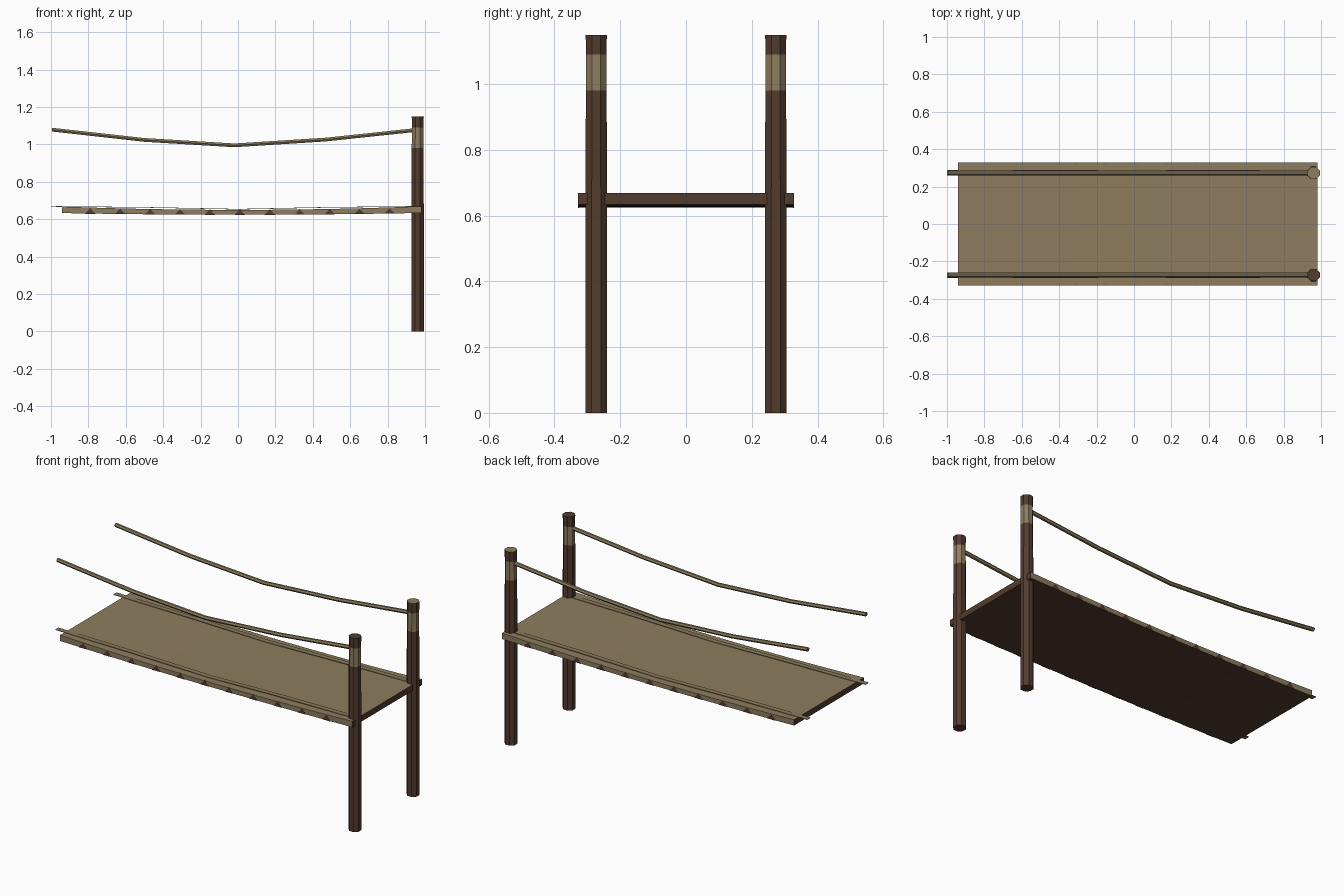
import bpy, math
from mathutils import Vector

if "Cube" in bpy.data.objects:
    bpy.data.objects.remove(bpy.data.objects["Cube"])


def mat(name, rgb):
    m = bpy.data.materials.new(name)
    m.diffuse_color = (*rgb, 1)
    m.use_nodes = True
    m.node_tree.nodes["Principled BSDF"].inputs["Base Color"].default_value = m.diffuse_color
    return m


TAN = mat("tan planks", (0.27, 0.205, 0.115))
ROPE = mat("olive rope", (0.25, 0.195, 0.105))
BROWN = mat("dark brown wood", (0.085, 0.045, 0.028))


def make(name, verts, faces, mats, idx=None):
    me = bpy.data.meshes.new(name)
    me.from_pydata(verts, [], faces)
    for m in mats:
        me.materials.append(m)
    for p in me.polygons:
        p.material_index = idx[p.index] if idx else 0
    ob = bpy.data.objects.new(name, me)
    bpy.context.collection.objects.link(ob)
    return ob


def loft(name, rings, mats, band=None, caps=(0, 0)):
    """Skin a list of equal-length rings; band gives a material per span."""
    n = len(rings[0])
    verts = [v for r in rings for v in r]
    faces, idx = [], []
    for i in range(len(rings) - 1):
        for j in range(n):
            k = (j + 1) % n
            faces.append((i*n + j, i*n + k, (i+1)*n + k, (i+1)*n + j))
            idx.append(band[i] if band else 0)
    faces.append(tuple(reversed(range(n))))
    faces.append(tuple(range((len(rings)-1)*n, len(rings)*n)))
    idx += list(caps)
    return make(name, verts, faces, mats, idx)


def deck_top(x):
    return 0.650 + 0.018 * (x / 0.95) ** 2


def deck_bottom(x):
    return 0.624 + 0.009 * (x / 0.95) ** 2


# Deck: sagging slab, tan top and sides, brown ends and underside
xs = [-0.94 + 1.92 * i / 12 for i in range(13)]
W = 0.328
rings = [[(x, -W, deck_bottom(x)), (x, W, deck_bottom(x)),
          (x, W, deck_top(x)), (x, -W, deck_top(x))] for x in xs]
deck = loft("deck", rings, [TAN, BROWN], caps=(1, 1))
for p in deck.data.polygons:
    if p.normal.z < -0.5:
        p.material_index = 1

# Plank gaps: small dark triangles along both deck edges
for s, side in ((-1, "front"), (1, "back")):
    v, f = [], []
    for i in range(11):
        x = -0.79 + 0.16 * i
        z = deck_bottom(x) - 0.001
        b = len(v)
        y0, y1 = s * (W - 0.003), s * (W + 0.001)
        for y in (y0, y1):
            v += [(x - 0.028, y, z), (x + 0.028, y, z), (x, y, z + 0.03)]
        t = [(0, 2, 1), (3, 4, 5), (0, 1, 4, 3), (1, 2, 5, 4), (2, 0, 3, 5)]
        if s > 0:
            t = [tuple(reversed(q)) for q in t]
        # outward winding on the front is flipped relative to the back
        f += [tuple(b + k for k in q) for q in t]
    make(side + "_plank_gaps", v, f, [BROWN])

hand_path = [(-0.995, 1.079), (-0.5, 1.024), (-0.02, 0.995), (0.47, 1.026), (0.95, 1.077)]
foot_path = [(-1.0, 0.669), (-0.5, 0.664), (0.0, 0.654), (0.47, 0.664), (0.95, 0.669)]

for s, side in ((-1, "front"), (1, "back")):
    yc = 0.273 * s
    # Post: eight-sided log with a rope-coloured band near the top
    levels = [(0.0, 0.036, 0.960), (0.66, 0.036, 0.960), (0.98, 0.034, 0.960),
              (1.09, 0.033, 0.961), (1.15, 0.035, 0.961)]
    rings = [[(cx + r * math.cos(a), yc + r * math.sin(a), z)
              for a in (math.tau * (k + 0.5) / 8 for k in range(8))]
             for z, r, cx in levels]
    loft(side + "_post", rings, [BROWN, TAN], band=[0, 0, 1, 0],
         caps=(0, 1 if s > 0 else 0))
    # Hand rope: six-sided, sagging
    rings = [[(x, yc + 0.0125 * math.cos(a), z + 0.0115 * math.sin(a))
              for a in (math.tau * k / 6 for k in range(6))]
             for x, z in hand_path]
    loft(side + "_hand_rope", rings, [ROPE])
    # Foot rope: flat strip lying along the deck
    rings = [[(x, yc - 0.015, z - 0.002), (x, yc + 0.015, z - 0.002),
              (x, yc + 0.015, z + 0.001), (x, yc - 0.015, z + 0.001)]
             for x, z in foot_path]
    loft(side + "_foot_rope", rings, [ROPE])
